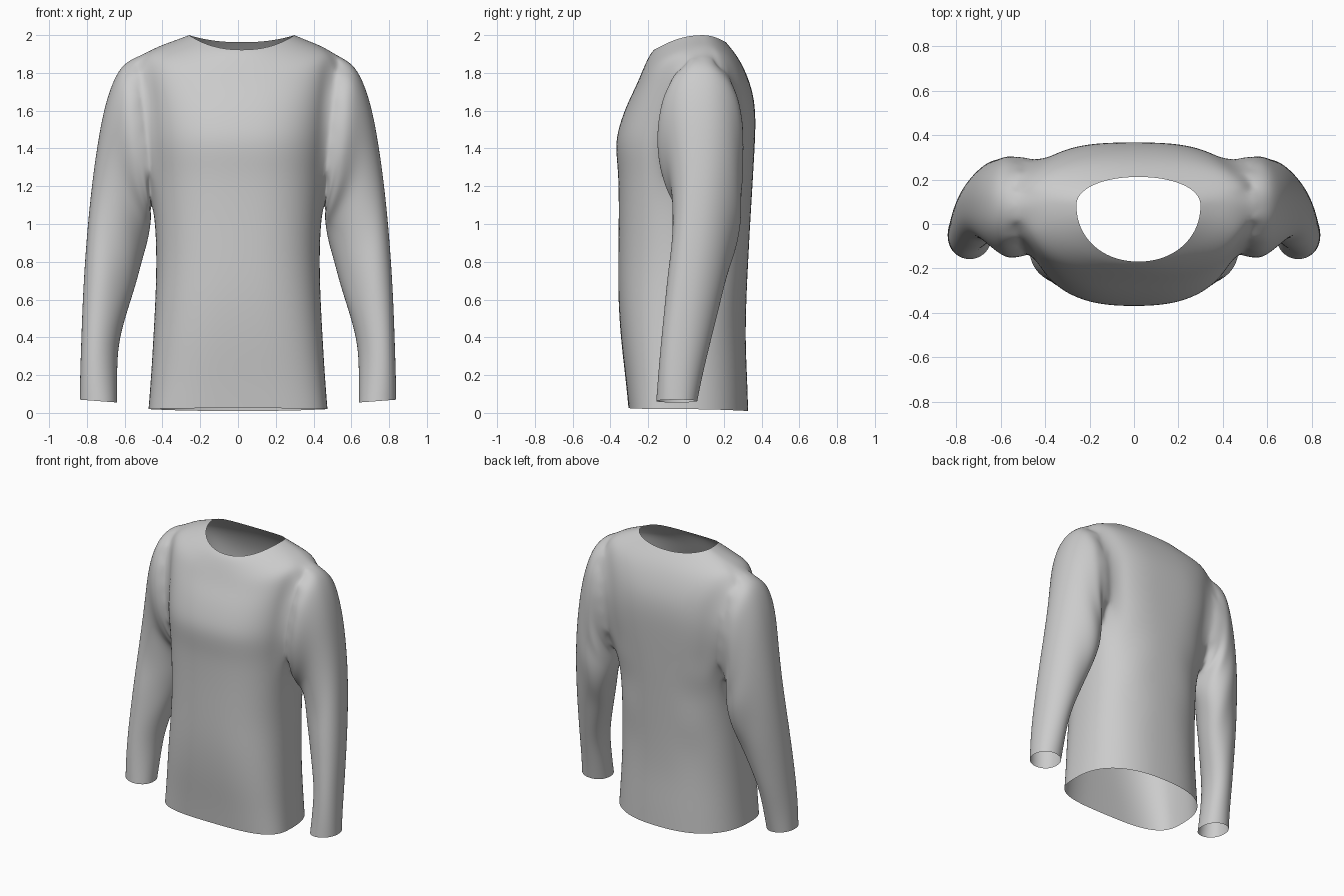
import bpy, bmesh, math
from mathutils import Vector

if "Cube" in bpy.data.objects:
    bpy.data.objects.remove(bpy.data.objects["Cube"])

N = 40  # points per ring


def spow(v, p):
    return math.copysign(abs(v) ** p, v)


def skin(bm, rings):
    """Skin a stack of closed rings into an open tube; return the vertex rings."""
    vs = [[bm.verts.new(p) for p in r] for r in rings]
    for a, b in zip(vs, vs[1:]):
        for i in range(len(a)):
            j = (i + 1) % len(a)
            bm.faces.new((a[i], a[j], b[j], b[i]))
    return vs


def body_ring(hw, yf, yb, yc, zs, zf, zb, nf, nb):
    """Egg-shaped ring: side, front and back differ in height and squareness."""
    pts = []
    cx = .02 * max(0, (zs - 1.85) / .15)
    for i in range(N):
        t = 2 * math.pi * i / N
        c, s = math.cos(t), math.sin(t)
        n, ye, ze = (nb, yb, zb) if s > 0 else (nf, yf, zf)
        x = cx + hw * spow(c, 2 / n)
        y = yc + abs(s) ** (2 / n) * (ye - yc)
        z = ze + (zs - ze) * abs(c) ** 2.2
        # soft diagonal drape folds on the back
        if s > 0 and 0.3 < z < 1.3:
            w = math.sin(math.pi * (z - 0.3)) * abs(c) * s
            y += 0.014 * w * math.sin(14 * (z + 0.9 * abs(x)))
        pts.append(Vector((x, y, z)))
    return pts


# torso: half width, front y, back y, widest y, side/front/back z, front/back squareness
body = [
    (.475, -.305, .33, -.05, .02, .025, .01, 3.2, 2.4),
    (.462, -.32, .325, -.045, .18, .18, .18, 3.0, 2.4),
    (.45, -.345, .315, -.035, .38, .38, .38, 2.8, 2.4),
    (.438, -.36, .32, -.02, .60, .60, .60, 2.6, 2.4),
    (.432, -.36, .33, 0, .80, .80, .80, 2.5, 2.4),
    (.438, -.357, .34, .01, 1.0, 1.0, 1.0, 2.5, 2.4),
    (.45, -.357, .35, .03, 1.13, 1.15, 1.15, 2.5, 2.5),
    (.46, -.36, .357, .04, 1.28, 1.28, 1.28, 2.5, 2.6),
    (.475, -.376, .365, .05, 1.42, 1.42, 1.42, 2.5, 2.8),
    (.485, -.355, .37, .07, 1.55, 1.52, 1.55, 2.5, 2.8),
    (.495, -.315, .362, .08, 1.68, 1.63, 1.66, 2.5, 2.7),
    (.51, -.27, .338, .09, 1.81, 1.72, 1.75, 2.5, 2.6),
    (.505, -.24, .305, .09, 1.905, 1.79, 1.83, 2.4, 2.4),
    (.44, -.215, .27, .09, 1.94, 1.85, 1.89, 2.2, 2.2),
    (.35, -.19, .235, .09, 1.972, 1.90, 1.935, 2.1, 2.1),
    (.28, -.17, .212, .085, 2.0, 1.922, 1.962, 2.1, 2.1),
]

# sleeve: outer (x, z), inner (x, z), front y, back y, outward-forward skew
sleeve = [
    (.575, 1.875, .468, 1.08, -.16, .315, 0),
    (.62, 1.835, .462, 1.06, -.16, .31, 0),
    (.67, 1.74, .46, 1.04, -.145, .30, .005),
    (.712, 1.60, .462, 1.01, -.12, .30, .015),
    (.745, 1.42, .467, .97, -.08, .295, .03),
    (.775, 1.20, .48, .90, -.06, .285, .04),
    (.797, .98, .51, .80, -.07, .255, .04),
    (.812, .78, .54, .68, -.09, .215, .035),
    (.823, .58, .59, .53, -.11, .17, .03),
    (.83, .38, .637, .36, -.13, .125, .025),
    (.836, .20, .64, .19, -.147, .085, .015),
    (.838, .07, .64, .055, -.158, .06, 0),
]


def sleeve_ring(side, k, xo, zo, xi, zi, yf, yb, skew):
    pts = []
    for i in range(N):
        t = 2 * math.pi * i / N
        c, s = math.cos(t), math.sin(t)
        m = (1 + c) / 2
        x, z = xi + (xo - xi) * m, zi + (zo - zi) * m
        y = (yf + yb) / 2 + (yb - yf) / 2 * spow(s, .9) - skew * c
        # bunched cloth near the armpit
        if 0 < k < 8:
            y += .014 * (1 - m) * s * math.sin(2.3 * k + 5 * m)
        pts.append(Vector((side * x, y, z)))
    return pts


def in_armhole(c):
    return abs(c.x) > .36 and ((c.y - .08) / .19) ** 2 + ((c.z - 1.5) / .38) ** 2 < 1


# torso with both armholes opened
bm = bmesh.new()
skin(bm, [body_ring(*b) for b in body])
bmesh.ops.delete(bm, geom=[f for f in bm.faces if in_armhole(f.calc_center_median())],
                 context='FACES')
holes = {sd: [e for e in bm.edges if e.is_boundary and
              all(sd * v.co.x > .3 and 1.0 < v.co.z < 1.96 for v in e.verts)]
         for sd in (-1, 1)}

# sleeves, each joined to its armhole with the seam relaxed
for side in (-1, 1):
    rings = skin(bm, [sleeve_ring(side, k, *r) for k, r in enumerate(sleeve)])
    top = set(rings[0])
    cap = [e for e in bm.edges if e.verts[0] in top and e.verts[1] in top]
    seam = list(top | {v for e in holes[side] for v in e.verts})
    bmesh.ops.bridge_loops(bm, edges=holes[side] + cap)
    for _ in range(2):
        bmesh.ops.smooth_vert(bm, verts=seam, factor=.5, use_axis_x=True,
                              use_axis_y=True, use_axis_z=True)

bmesh.ops.recalc_face_normals(bm, faces=bm.faces)
for f in bm.faces:
    f.smooth = True
me = bpy.data.meshes.new("long_sleeve_shirt")
bm.to_mesh(me)
bm.free()
shirt = bpy.data.objects.new("long_sleeve_shirt", me)
bpy.context.collection.objects.link(shirt)
sub = shirt.modifiers.new("smooth", 'SUBSURF')
sub.levels = sub.render_levels = 2
